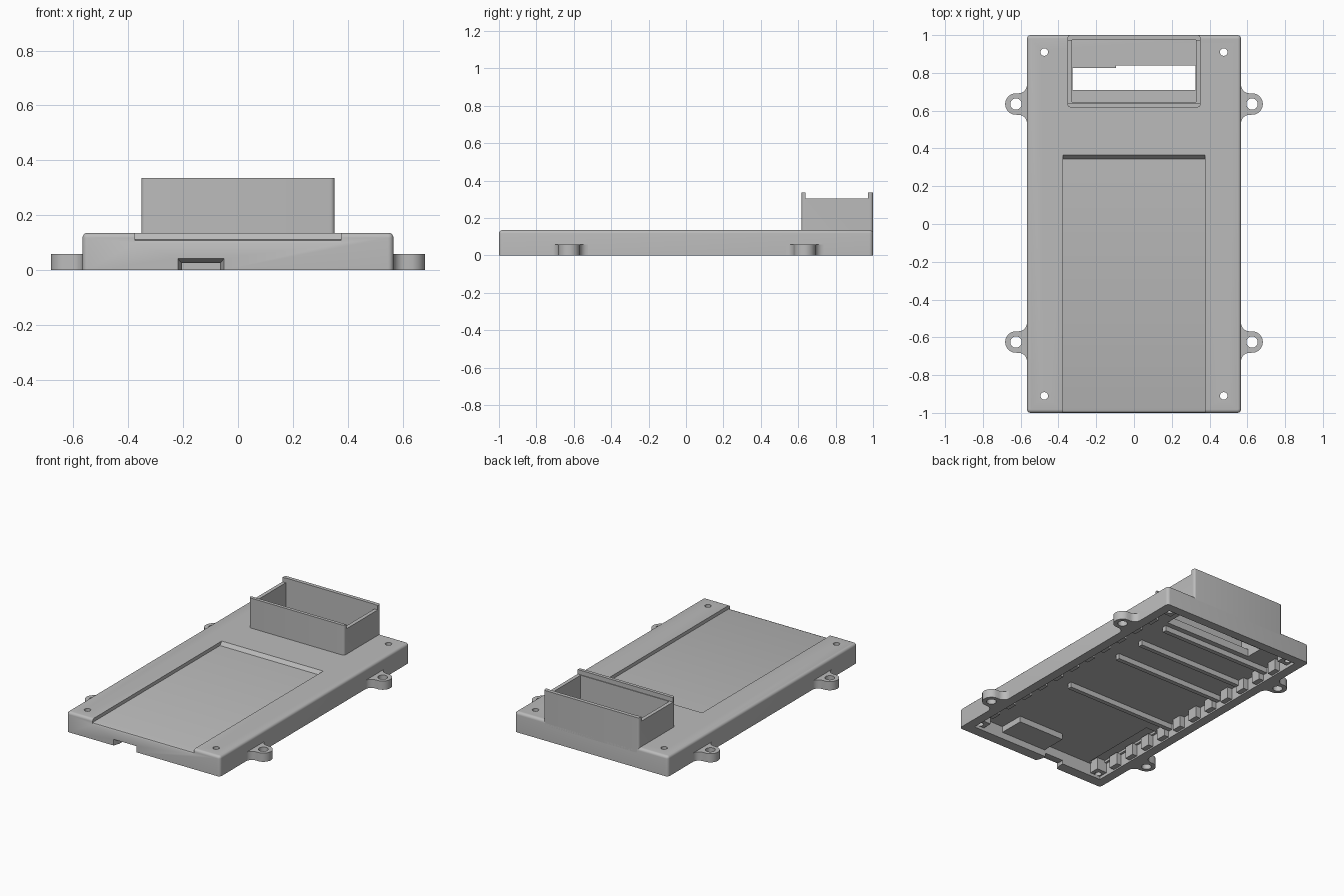
import bpy, bmesh, math
from mathutils import Matrix

if "Cube" in bpy.data.objects:
    bpy.data.objects.remove(bpy.data.objects["Cube"], do_unlink=True)

grey = bpy.data.materials.new("matte grey plastic")
grey.use_nodes = True
grey.diffuse_color = (0.5, 0.5, 0.5, 1)
grey.node_tree.nodes["Principled BSDF"].inputs["Base Color"].default_value = (0.5, 0.5, 0.5, 1)


def finish(bm, name):
    bmesh.ops.recalc_face_normals(bm, faces=bm.faces)
    mesh = bpy.data.meshes.new(name)
    bm.to_mesh(mesh)
    bm.free()
    obj = bpy.data.objects.new(name, mesh)
    bpy.context.collection.objects.link(obj)
    mesh.materials.append(grey)
    return obj


def box(name, x, y, z, corner=0, top=0):
    """Box from min/max pairs, with optional rounded uprights and top rim."""
    bm = bmesh.new()
    bmesh.ops.create_cube(bm, size=1)
    for v in bm.verts:
        for i, (lo, hi) in enumerate((x, y, z)):
            v.co[i] = hi if v.co[i] > 0 else lo
    if corner:
        edges = [e for e in bm.edges if abs(e.verts[0].co.z - e.verts[1].co.z) > 0.001]
        bmesh.ops.bevel(bm, geom=edges, offset=corner, segments=5, profile=0.5, affect='EDGES')
    if top:
        edges = [e for e in bm.edges if all(v.co.z > z[1] - 0.001 for v in e.verts)]
        bmesh.ops.bevel(bm, geom=edges, offset=top, segments=5, profile=0.5, affect='EDGES')
    return finish(bm, name)


def cylinder(name, x, y, z, radius):
    bm = bmesh.new()
    bmesh.ops.create_cone(bm, cap_ends=True, segments=32, radius1=radius, radius2=radius,
                          depth=z[1] - z[0],
                          matrix=Matrix.Translation((x, y, (z[0] + z[1]) / 2)))
    return finish(bm, name)


def prism(name, points, axis, lo, hi):
    """Extrude a 2D outline along x (points are y, z) or z (points are x, y)."""
    bm = bmesh.new()
    place = (lambda p: (lo, *p)) if axis == 'x' else (lambda p: (*p, lo))
    face = bm.faces.new([bm.verts.new(place(p)) for p in points])
    new = bmesh.ops.extrude_face_region(bm, geom=[face])["geom"]
    step = (hi - lo, 0, 0) if axis == 'x' else (0, 0, hi - lo)
    bmesh.ops.translate(bm, verts=[g for g in new if isinstance(g, bmesh.types.BMVert)], vec=step)
    return finish(bm, name)


def cut(target, cutter):
    mod = target.modifiers.new("cut", 'BOOLEAN')
    mod.operation, mod.solver, mod.object = 'DIFFERENCE', 'EXACT', cutter
    bpy.context.view_layer.objects.active = target
    bpy.ops.object.modifier_apply(modifier=mod.name)
    bpy.data.objects.remove(cutter, do_unlink=True)


parts = []
CEILING = 0.085
W = 0.567

# Main cover: rounded slab, hollow from below
cover = box("cover", (-W, W), (-1, 1), (0, 0.135), corner=0.02, top=0.018)
cut(cover, box("cavity", (-0.505, 0.505), (-0.93, 0.94), (-0.1, CEILING)))
cut(cover, box("corner_pocket", (-0.49, -0.41), (-0.92, -0.37), (0, 0.1)))

# Screen recess with sloped back and softened front lip
recess = [(-1.1, 0.098), (-1, 0.098), (-0.995, 0.107), (-0.98, 0.112),
          (0.345, 0.112), (0.365, 0.136), (0.365, 0.2), (-1.1, 0.2)]
cut(cover, prism("recess", recess, 'x', -0.375, 0.375))

# Stepped window under the rear housing
cut(cover, box("window", (-0.325, 0.325), (0.71, 0.825), (0, 0.3)))
cut(cover, box("window_step", (-0.095, 0.325), (0.8, 0.84), (0, 0.3)))

# Funnel-shaped cable port in the front wall
bm = bmesh.new()
rings = []
for y, side, height in ((-1.01, 0.088, 0.045), (-0.96, 0.07, 0.025), (-0.85, 0.07, 0.025)):
    rings.append([bm.verts.new((-0.135 + sx * side, y, z))
                  for sx, z in ((-1, -0.05), (1, -0.05), (1, height), (-1, height))])
for a, b in zip(rings, rings[1:]):
    for i in range(4):
        j = (i + 1) % 4
        bm.faces.new((a[i], a[j], b[j], b[i]))
bm.faces.new(rings[0])
bm.faces.new(rings[-1])
cut(cover, finish(bm, "port"))
parts.append(cover)

# Screw holes and the bosses around them
for sx in (-1, 1):
    for sy in (-1, 1):
        x, y = sx * 0.475, sy * 0.91
        boss = box("screw_boss", (x - 0.045, x + 0.045), (y - 0.045, y + 0.045), (0.02, 0.1))
        for target in (cover, boss):
            cut(target, cylinder("screw_hole", x, y, (-0.1, 0.3), 0.02))
        parts.append(boss)

# Rear housing: open box with raised front and back walls
housing = box("rear_housing", (-0.352, 0.352), (0.618, 1), (0.1, 0.335), corner=0.015)
cut(housing, box("housing_inside", (-0.327, 0.327), (0.645, 0.975), (0, 0.5)))
cut(housing, box("side_drop", (-0.5, 0.5), (0.64, 0.972), (0.305, 0.5)))
parts.append(housing)

# Mounting ears: round tab with concave fillets into the side wall
half = [(0.55, 0.1), (W, 0.1)]
for i in range(1, 8):
    t = math.radians(90 * i / 7)
    half.append((W + 0.045 * (1 - math.cos(t)), 0.1 - 0.043 * math.sin(t)))
for i in range(1, 10):
    t = math.radians(90 - 90 * i / 9)
    half.append((0.625 + 0.057 * math.cos(t), 0.057 * math.sin(t)))
outline = half + [(x, -y) for x, y in reversed(half[:-1])]
for sx in (-1, 1):
    for y in (-0.625, 0.635):
        ear = prism("mounting_ear", [(sx * px, y + py) for px, py in outline], 'z', 0, 0.058)
        cut(ear, cylinder("ear_hole", sx * 0.625, y, (-0.1, 0.2), 0.03))
        parts.append(ear)

# Underside ribs
for y in (-0.25, 0.21, 0.43, 0.66):
    parts.append(box("underside_rib", (-0.51, 0.31), (y - 0.015, y + 0.015), (0.05, 0.09)))

# Teeth along both inner side walls
for sx in (-1, 1):
    for i in range(11):
        y = -0.76 + i * 0.152
        x = sorted((sx * 0.47, sx * 0.51))
        parts.append(box("wall_tooth", x, (y - 0.035, y + 0.035), (0.01, 0.09)))

# Support block beside the cable port
parts.append(box("front_block", (-0.06, 0.28), (-0.94, -0.76), (0.045, 0.09)))

# Smooth the rounded areas, keep edges sharp
for obj in parts:
    bpy.ops.object.select_all(action='DESELECT')
    obj.select_set(True)
    bpy.context.view_layer.objects.active = obj
    bpy.ops.object.shade_smooth_by_angle(angle=math.radians(30))
